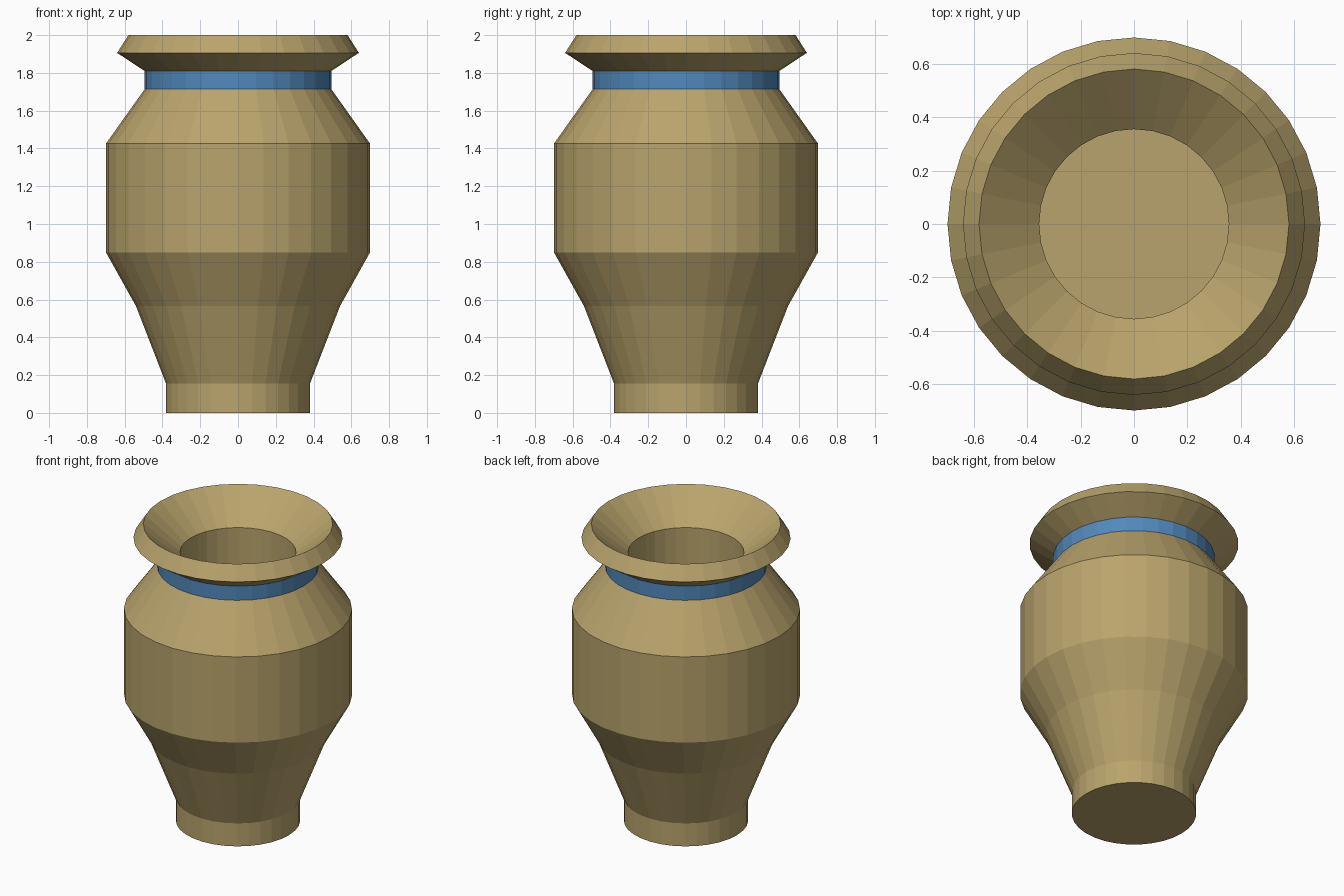
import bpy, math

if "Cube" in bpy.data.objects:
    bpy.data.objects.remove(bpy.data.objects["Cube"])

SIDES = 32


def material(name, rgb):
    m = bpy.data.materials.new(name)
    m.diffuse_color = (*rgb, 1)
    m.use_nodes = True
    m.node_tree.nodes["Principled BSDF"].inputs["Base Color"].default_value = m.diffuse_color
    return m


def lathe(name, profile, mat, cap_start=False, cap_end=False):
    """Revolve an (r, z) profile, ordered up the outside and down the inside."""
    verts, faces = [], []
    for r, z in profile:
        for i in range(SIDES):
            a = 2 * math.pi * i / SIDES
            verts.append((r * math.cos(a), r * math.sin(a), z))
    for k in range(len(profile) - 1):
        for i in range(SIDES):
            j = (i + 1) % SIDES
            a, b = k * SIDES, (k + 1) * SIDES
            faces.append((a + i, a + j, b + j, b + i))
    if cap_start:
        faces.append(tuple(reversed(range(SIDES))))
    if cap_end:
        faces.append(tuple(range(len(verts) - SIDES, len(verts))))
    mesh = bpy.data.meshes.new(name)
    mesh.from_pydata(verts, [], faces)
    mesh.materials.append(mat)
    obj = bpy.data.objects.new(name, mesh)
    bpy.context.collection.objects.link(obj)
    return obj


clay = material("tan clay", (0.485, 0.371, 0.150))
blue = material("blue glaze", (0.084, 0.250, 0.500))

# foot, tapered belly and shoulder
lathe("vase_body", [(0.381, 0), (0.381, 0.155), (0.54, 0.565), (0.698, 0.848),
                    (0.698, 1.427), (0.494, 1.714)], clay, cap_start=True)

# painted neck band
lathe("neck_band", [(0.494, 1.714), (0.494, 1.81)], blue)

# flared lip, funnel mouth, inner well and its floor
lathe("lip_and_mouth", [(0.494, 1.81), (0.64, 1.906), (0.58, 2.0),
                        (0.355, 1.81), (0.355, 1.43)], clay, cap_end=True)
